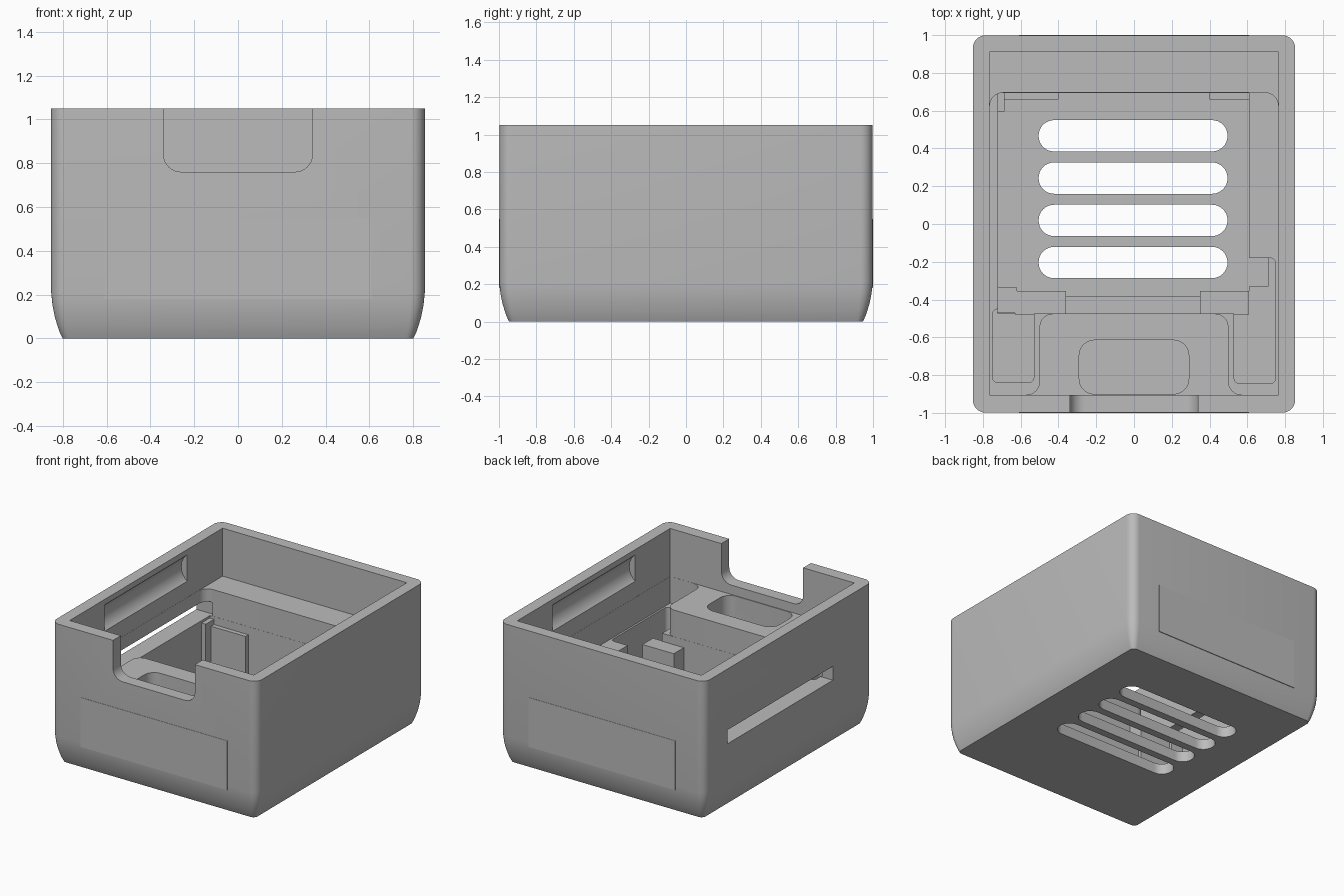
import bpy, bmesh, math

cube = bpy.data.objects.get("Cube")
if cube:
    bpy.data.objects.remove(cube, do_unlink=True)

grey = bpy.data.materials.new("plain grey")
grey.use_nodes = True
grey.diffuse_color = (0.5, 0.5, 0.5, 1)
grey.node_tree.nodes["Principled BSDF"].inputs["Base Color"].default_value = (0.5, 0.5, 0.5, 1)


def arc(cx, cy, r, a0, a1, n=8):
    """Points on an arc, angles in degrees."""
    angles = [math.radians(a0 + (a1 - a0) * i / n) for i in range(n + 1)]
    return [(cx + r * math.cos(a), cy + r * math.sin(a)) for a in angles]


def rect(x0, x1, y0, y1, r=0.0):
    """Rectangle outline, with rounded corners when r is given."""
    if not r:
        return [(x0, y0), (x1, y0), (x1, y1), (x0, y1)]
    return (arc(x1 - r, y0 + r, r, -90, 0) + arc(x1 - r, y1 - r, r, 0, 90)
            + arc(x0 + r, y1 - r, r, 90, 180) + arc(x0 + r, y0 + r, r, 180, 270))


def loft(name, rings):
    """Solid skinned through equal-length rings of 3D points."""
    bm = bmesh.new()
    loops = [[bm.verts.new(p) for p in ring] for ring in rings]
    n = len(loops[0])
    for a, b in zip(loops, loops[1:]):
        for i in range(n):
            j = (i + 1) % n
            bm.faces.new((a[i], a[j], b[j], b[i]))
    bm.faces.new(loops[0][::-1])
    bm.faces.new(loops[-1])
    bmesh.ops.recalc_face_normals(bm, faces=bm.faces)
    mesh = bpy.data.meshes.new(name)
    bm.to_mesh(mesh)
    bm.free()
    mesh.materials.append(grey)
    obj = bpy.data.objects.new(name, mesh)
    bpy.context.scene.collection.objects.link(obj)
    return obj


def prism(name, outline, lo, hi, upright=False):
    """Extrude an outline along z, or along y when upright."""
    place = (lambda p, h: (p[0], h, p[1])) if upright else (lambda p, h: (p[0], p[1], h))
    return loft(name, [[place(p, h) for p in outline] for h in (lo, hi)])


def combine(target, tool, operation):
    mod = target.modifiers.new("join", 'BOOLEAN')
    mod.operation, mod.object, mod.solver = operation, tool, 'EXACT'
    graph = bpy.context.evaluated_depsgraph_get()
    mesh = bpy.data.meshes.new_from_object(target.evaluated_get(graph))
    target.modifiers.clear()
    target.data = mesh
    bpy.data.objects.remove(tool, do_unlink=True)


def cut(outline, lo, hi, upright=False):
    combine(case, prism("cutter", outline, lo, hi, upright), 'DIFFERENCE')


# Outer case with corners rounded and the lower edge curving inward
W, D, H = 0.853, 0.998, 1.05
skin = [(0.0, 0.052), (0.03, 0.038), (0.06, 0.028), (0.1, 0.016), (0.15, 0.006), (0.21, 0.0), (H, 0.0)]
case = loft("case", [[(x, y, z) for x, y in rect(i - W, W - i, i - D, D - i, 0.065 - i * 0.6)]
                     for z, i in skin])

# Open upper cavity, then the lower step beside the rear ledge
cut(rect(-0.765, 0.765, -0.905, 0.91), 0.69, 1.3)
step = [(-0.764, -0.904), (0.764, -0.904)] + arc(0.694, 0.625, 0.07, 0, 90) + arc(-0.694, 0.625, 0.07, 90, 180)
cut(step, 0.49, 0.8)

# Raised front deck, flared where it meets the front wall
half = [(0.57, -0.95)] + arc(0.57, -0.834, 0.07, 270, 180) + arc(0.43, -0.545, 0.07, 0, 90)
deck = prism("deck", half + [(-x, y) for x, y in reversed(half)], 0.4, 0.69)
combine(case, deck, 'UNION')
cut(rect(-0.29, 0.29, -0.9, -0.615, 0.08), 0.48, 0.8)

# Central well and the deeper side pockets
cut(rect(-0.72, 0.61, -0.474, 0.694), 0.08, 0.6)
cut(rect(0.5, 0.71, -0.33, -0.18), 0.08, 0.6)
cut(rect(-0.75, -0.53, -0.84, -0.45, 0.03), 0.14, 0.6)
cut(rect(0.53, 0.75, -0.845, -0.18, 0.03), 0.14, 0.6)

# Vent slots through the floor
for y in (0.467, 0.243, 0.019, -0.204):
    cut(rect(-0.505, 0.495, y - 0.083, y + 0.083, 0.082), -0.2, 0.3)

# Card slot through the right wall
cut(rect(-1.0, -0.7, -0.525, 0.725), 0.488, 0.592)

# Scooped finger grooves inside both side walls
for side in (-1, 1):
    cut(arc(side * 0.69, 0.91, 0.125, 0, 345, 23), -0.49, 0.49, True)

# Rounded notch in the front wall
cut(rect(-0.34, 0.34, 0.76, 1.4, 0.08), -1.2, -0.86, True)

# Brackets standing in the well
brackets = {
    "front_right_bracket": (-0.63, -0.36, -0.48, -0.355, 0.43),
    "front_left_bracket": (0.35, 0.61, -0.48, -0.355, 0.43),
    "front_sill": (-0.37, 0.36, -0.48, -0.38, 0.25),
    "front_right_post": (-0.725, -0.62, -0.47, -0.335, 0.43),
    "back_right_bracket": (-0.7, -0.4, 0.66, 0.7, 0.43),
    "back_left_bracket": (0.4, 0.615, 0.66, 0.7, 0.43),
    "back_right_post": (-0.725, -0.685, 0.595, 0.7, 0.47),
}
for name, (x0, x1, y0, y1, top) in brackets.items():
    prism(name, rect(x0, x1, y0, y1), 0.07, top)

# Thin flush panels on the front and back
for name, side in (("front_panel", -1), ("back_panel", 1)):
    prism(name, rect(-0.61, 0.61, 0.18, 0.55), side * 0.994, side * 1.0, True)

# Smooth the curved skin while keeping edges crisp
bpy.ops.object.select_all(action='DESELECT')
case.select_set(True)
bpy.context.view_layer.objects.active = case
bpy.ops.object.shade_smooth_by_angle(angle=math.radians(30))
